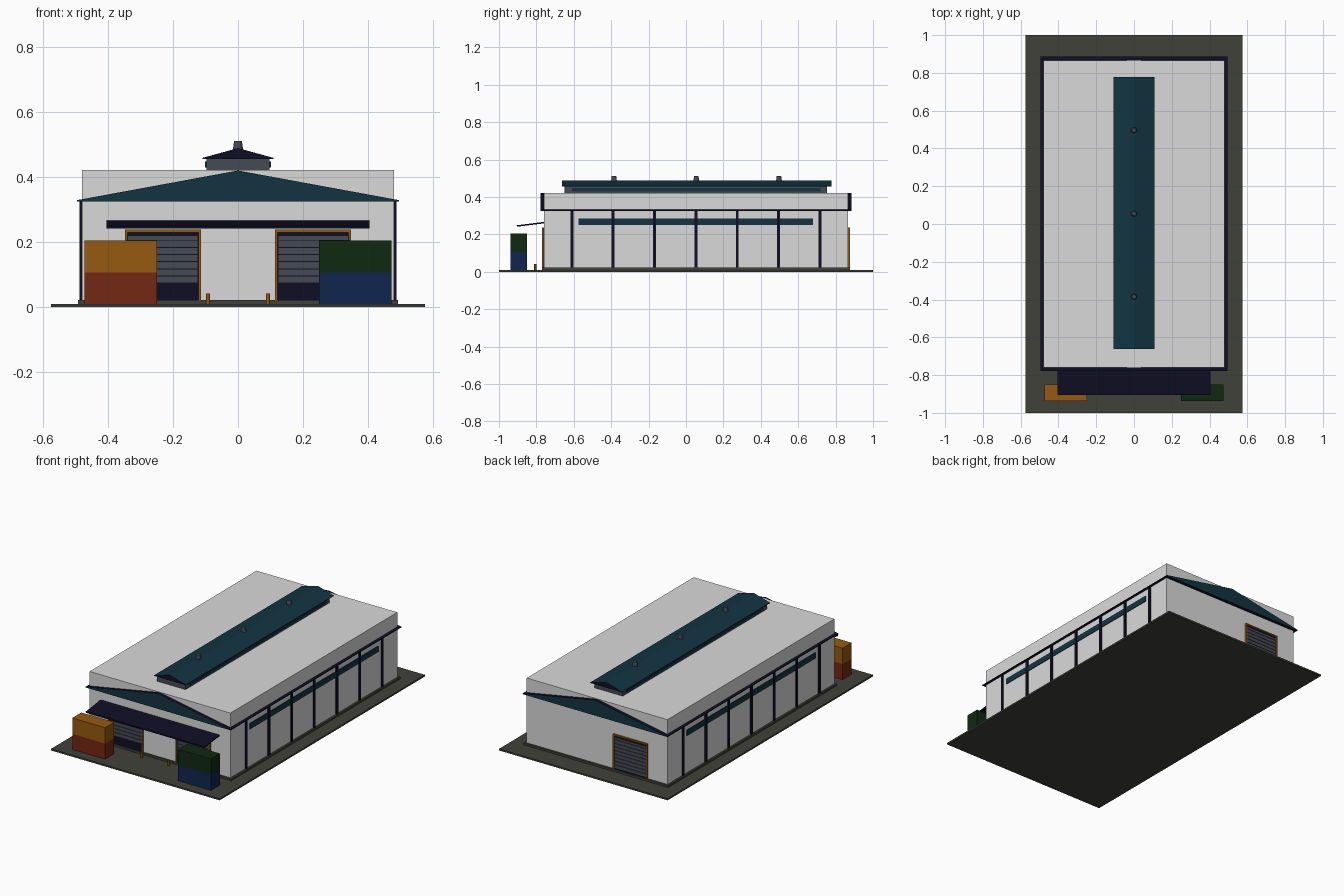
import bpy, bmesh, math
from mathutils import Matrix

cube = bpy.data.objects.get("Cube")
if cube:
    bpy.data.objects.remove(cube, do_unlink=True)


def material(name, r, g, b):
    m = bpy.data.materials.new(name)
    m.use_nodes = True
    m.diffuse_color = (r, g, b, 1)
    m.node_tree.nodes["Principled BSDF"].inputs["Base Color"].default_value = (r, g, b, 1)
    return m


WHITE = material("wall white", .7, .7, .7)
SLAB = material("yard grey", .053, .053, .043)
ORANGE = material("safety orange", .3, .1, .005)
RED = material("rust red", .175, .021, .006)
GREEN = material("dark green", .005, .022, .006)
BLUE = material("deep blue", .005, .019, .072)
TEAL = material("dark teal", .006, .034, .053)
NAVY = material("navy trim", .0046, .0046, .018)
SLATE = material("slate metal", .06, .068, .09)


def finish(name, bm, *mats):
    bmesh.ops.recalc_face_normals(bm, faces=bm.faces)
    mesh = bpy.data.meshes.new(name)
    bm.to_mesh(mesh)
    bm.free()
    for m in mats:
        mesh.materials.append(m)
    ob = bpy.data.objects.new(name, mesh)
    bpy.context.collection.objects.link(ob)
    return ob


def box(name, x, y, z, mat):
    """Box from (low, high) pairs on each axis."""
    bm = bmesh.new()
    centre = [(a + b) / 2 for a, b in (x, y, z)]
    size = [b - a for a, b in (x, y, z)]
    bmesh.ops.create_cube(bm, size=1)
    bmesh.ops.scale(bm, vec=size, verts=bm.verts)
    ob = finish(name, bm, mat)
    ob.location = centre
    return ob


def gable(name, half, eave, ridge, lip, y0, y1, end_mat, slope_mat):
    """Ridged roof along y, with its end faces in another colour."""
    bm = bmesh.new()
    outline = [(-half, eave), (half, eave), (half, eave + lip), (0, ridge), (-half, eave + lip)]
    face = bm.faces.new([bm.verts.new((x, y0, z)) for x, z in outline])
    out = bmesh.ops.extrude_face_region(bm, geom=[face])["geom"]
    bmesh.ops.translate(bm, vec=(0, y1 - y0, 0),
                        verts=[v for v in out if isinstance(v, bmesh.types.BMVert)])
    bm.normal_update()
    for f in bm.faces:
        f.material_index = 0 if abs(f.normal.y) > .9 else 1
    return finish(name, bm, end_mat, slope_mat)


def cone(name, x, y, z0, z1, r0, r1, mat):
    bm = bmesh.new()
    bmesh.ops.create_cone(bm, cap_ends=True, segments=12, radius1=r0, radius2=r1, depth=z1 - z0,
                          matrix=Matrix.Translation((x, y, (z0 + z1) / 2)))
    return finish(name, bm, mat)


FRONT, BACK = -.76, .866

# Ground, plinth and hall
box("yard_slab", (-.575, .575), (-1, 1), (0, .01), SLAB)
box("plinth", (-.492, .492), (-.77, .878), (.005, .022), SLAB)
box("hall_walls", (-.48, .48), (FRONT, BACK), (.005, .421), WHITE)
gable("gable_roof", .495, .325, .42, .004, -.778, .886, TEAL, NAVY)

# Pilasters and window strips on both long sides
for side, s in (("left", 1), ("right", -1)):
    box(side + "_window_strip", sorted((s * .475, s * .484)), (-.575, .68), (.25, .286), TEAL)
    for i in range(7):
        y = -.61 + i * .221
        box(f"{side}_pilaster_{i + 1}", sorted((s * .475, s * .487)),
            (y - .008, y + .008), (.02, .328), NAVY)

# Raised ridge with its own small roof, side windows and vents
box("ridge_monitor", (-.097, .097), (-.65, .755), (.41, .46), SLATE)
for side, s in (("left", 1), ("right", -1)):
    box(side + "_monitor_window", sorted((s * .09, s * .101)), (-.61, .72), (.43, .448), TEAL)
gable("monitor_roof", .109, .456, .489, .003, -.663, .778, NAVY, TEAL)
for i, y in enumerate((-.385, .055, .497)):
    cone(f"roof_vent_{i + 1}", 0, y, .475, .511, .017, .012, SLATE)


def door(name, x, wall, out, bottom):
    """Framed roller door; out is the direction it faces along y."""
    def depth(d):
        return sorted((wall - out * .005, wall + out * d))
    half = .117
    box(name + "_panel", (x - half, x + half), depth(.003), (.02, .235), NAVY)
    for label, s in (("left", 1), ("right", -1)):
        box(f"{name}_{label}_jamb", sorted((x + s * (half - .008), x + s * half)),
            depth(.011), (.02, .238), ORANGE)
    box(name + "_lintel", (x - half, x + half), depth(.011), (.23, .238), ORANGE)
    z, i = bottom, 1
    while z < .215:
        box(f"{name}_slat_{i}", (x - .107, x + .107), depth(.006),
            (z, min(z + .019, .219)), SLATE)
        z, i = z + .022, i + 1


door("front_left_door", .231, FRONT, -1, .075)
door("front_right_door", -.231, FRONT, -1, .075)
door("back_door", -.231, BACK, 1, .031)

# Sloping canopy over the front doors
canopy = box("canopy", (-.405, .405), (-.905, -.755), (.25, .258), NAVY)
canopy.rotation_euler.x = math.radians(7)

# Bollards beside the front doors
for i, x in enumerate((-.37, -.092, .092, .37)):
    cone(f"bollard_{i + 1}", x, -.806, .008, .042, .006, .006, ORANGE)

# Stacked containers
for side, s, low, high in (("left", 1, BLUE, GREEN), ("right", -1, RED, ORANGE)):
    span = sorted((s * .249, s * .473))
    box(side + "_lower_container", span, (-.938, -.85), (.009, .106), low)
    box(side + "_upper_container", span, (-.938, -.85), (.106, .204), high)
